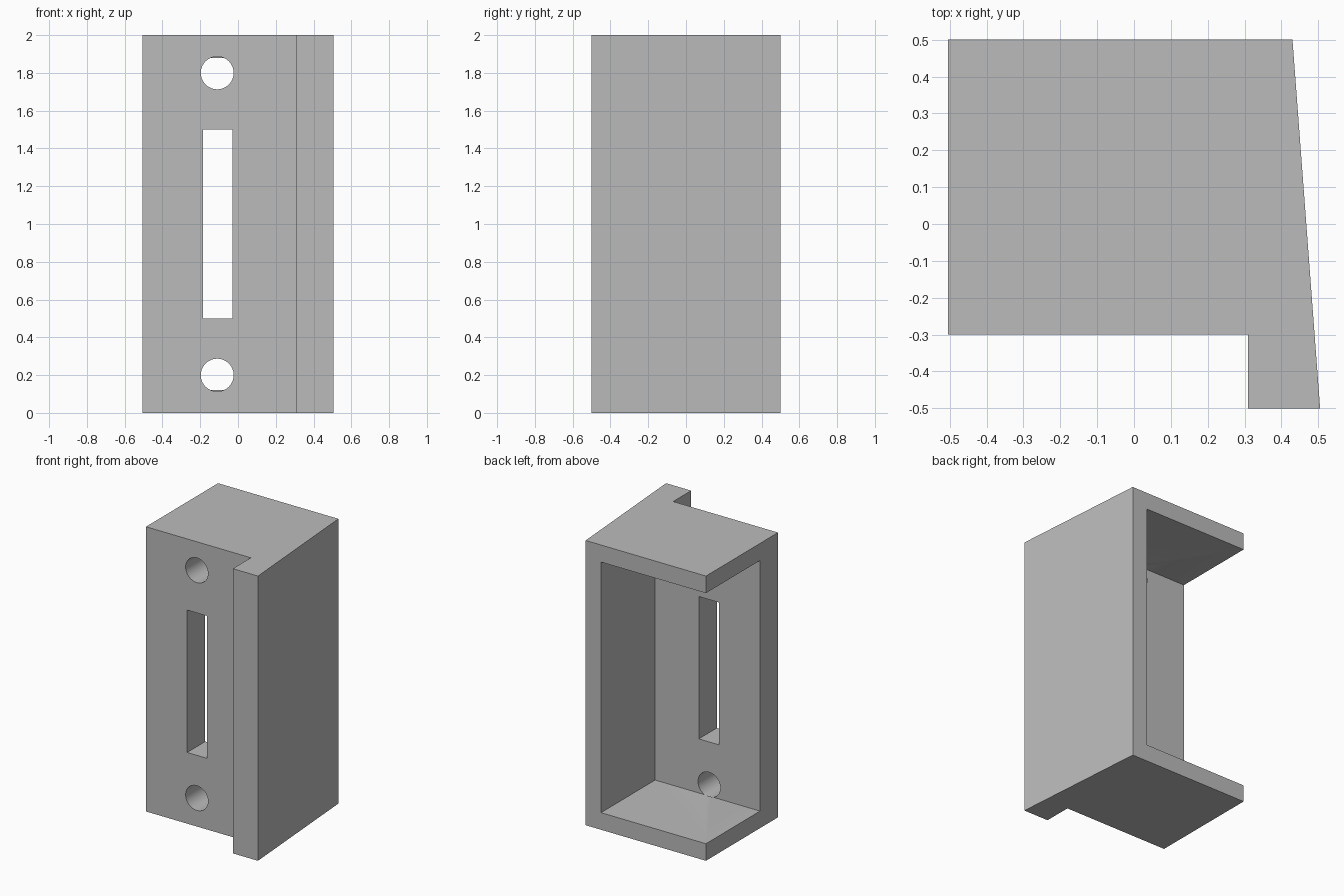
import bpy
import bmesh
from math import radians
from mathutils import Matrix

cube = bpy.data.objects.get("Cube")
if cube:
    bpy.data.objects.remove(cube, do_unlink=True)

HEIGHT = 2.0
WALL = 0.12          # top, bottom and side thickness
FRONT, INNER = -0.3, -0.1   # front plate faces
INSIDE_X = 0.31      # inner face of the side wall
HOLE_X = -0.11

grey = bpy.data.materials.new("grey")
grey.use_nodes = True
colour = (0.5, 0.5, 0.5, 1)
grey.diffuse_color = colour
grey.node_tree.nodes["Principled BSDF"].inputs["Base Color"].default_value = colour


def finish(name, bm):
    bmesh.ops.recalc_face_normals(bm, faces=bm.faces)
    mesh = bpy.data.meshes.new(name)
    bm.to_mesh(mesh)
    bm.free()
    mesh.materials.append(grey)
    obj = bpy.data.objects.new(name, mesh)
    bpy.context.collection.objects.link(obj)
    return obj


def prism(name, outline, z0, z1):
    bm = bmesh.new()
    face = bm.faces.new([bm.verts.new((x, y, z0)) for x, y in outline])
    top = bmesh.ops.extrude_face_region(bm, geom=[face])["geom"]
    bmesh.ops.translate(bm, vec=(0, 0, z1 - z0),
                        verts=[v for v in top if isinstance(v, bmesh.types.BMVert)])
    return finish(name, bm)


def box(name, x0, x1, y0, y1, z0, z1):
    return prism(name, [(x0, y0), (x1, y0), (x1, y1), (x0, y1)], z0, z1)


def drill(name, z):
    # Horizontal cylinder that ends just past the front plate
    y0, y1 = FRONT - 0.1, INNER + 0.002
    bm = bmesh.new()
    place = Matrix.Translation((HOLE_X, (y0 + y1) / 2, z)) @ Matrix.Rotation(radians(90), 4, "X")
    bmesh.ops.create_cone(bm, cap_ends=True, segments=48, radius1=0.087,
                          radius2=0.087, depth=y1 - y0, matrix=place)
    return finish(name, bm)


# Body with a projecting flange and a tapered outer side
body = prism("bracket_body", [
    (-0.505, FRONT), (INSIDE_X, FRONT), (INSIDE_X, -0.5),
    (0.505, -0.5), (0.43, 0.5), (-0.505, 0.5)], 0, HEIGHT)

# Cavity open to the back and one side, a long slot and two screw holes
cutters = [
    box("cavity_cutter", -1, INSIDE_X, INNER, 1, WALL, HEIGHT - WALL),
    box("slot_cutter", -0.185, -0.03, -0.4, 0, 0.5, 1.5),
    drill("lower_hole_cutter", 0.2),
    drill("upper_hole_cutter", 1.8),
]

bpy.ops.object.select_all(action="DESELECT")
bpy.context.view_layer.objects.active = body
body.select_set(True)
for cutter in cutters:
    cutter.hide_render = True
    mod = body.modifiers.new(cutter.name, "BOOLEAN")
    mod.operation = "DIFFERENCE"
    mod.solver = "EXACT"
    mod.object = cutter
    bpy.ops.object.modifier_apply(modifier=mod.name)
    bpy.data.objects.remove(cutter, do_unlink=True)

bpy.ops.object.shade_smooth_by_angle(angle=radians(30))
